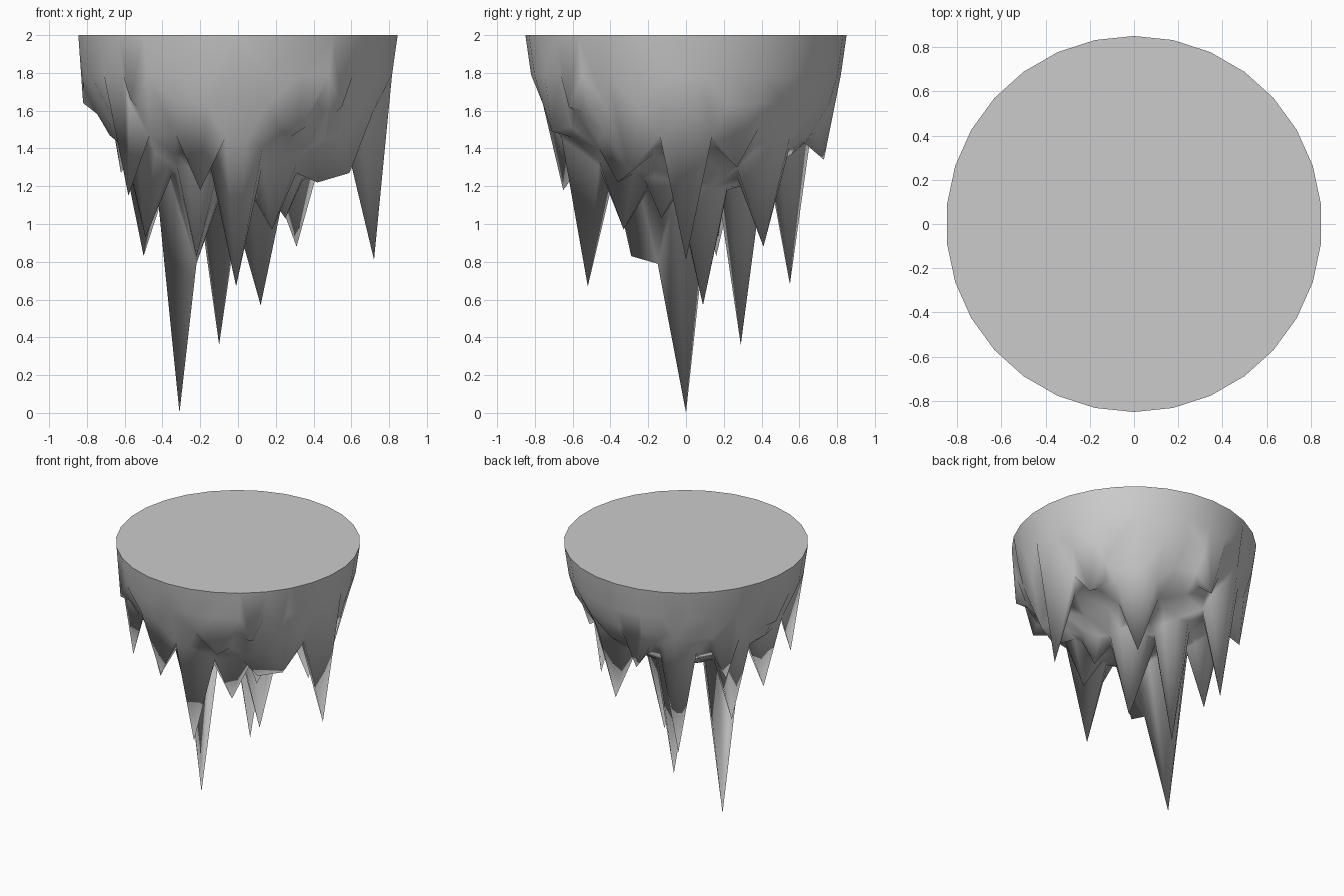
import bpy, bmesh, math
from mathutils import Vector
from mathutils.geometry import delaunay_2d_cdt

if "Cube" in bpy.data.objects:
    bpy.data.objects.remove(bpy.data.objects["Cube"])

R = 0.85

# Spike tips: x, y, z, root radius
tips = [
    (-.31, 0, .0, .14), (-.10, .29, .36, .13), (.12, .09, .57, .14),
    (-.01, -.52, .67, .15), (-.32, .55, .68, .13), (.72, 0, .81, .15),
    (-.22, -.15, .79, .14), (-.5, .16, .83, .13), (.31, .41, .88, .15),
    (-.49, -.24, .93, .13), (-.58, -.44, 1.15, .12), (-.2, -.65, 1.18, .14),
    (.18, -.33, .97, .14), (.59, -.3, 1.27, .14), (-.62, .4, 1.27, .11),
    (-.09, .73, 1.34, .11), (.32, -.71, 1.49, .11), (.55, -.62, 1.62, .08),
    (-.57, -.61, 1.66, .08), (-.82, .08, 1.64, .08), (.63, .27, 1.30, .12),
    (.42, -.36, 1.22, .11), (-.22, -.29, .83, .11), (.25, -.13, 1.03, .10),
]

# Underside bowl profile: radius, height
bowl = [(0, 1.12), (.3, 1.20), (.5, 1.32), (.68, 1.47), (.77, 1.62), (.82, 1.79), (R, 2)]


def bowl_z(r):
    for (r0, z0), (r1, z1) in zip(bowl, bowl[1:]):
        if r <= r1:
            return z0 + (z1 - z0) * (r - r0) / (r1 - r0)
    return 2.0


points = []


def add(x, y, z, gap):
    """Keep a point only if it is clear of the others."""
    if all(math.hypot(x - p.x, y - p.y) > gap for p in points):
        points.append(Vector((x, y, z)))


def ring(r, n, phase, gap):
    for i in range(n):
        a = phase + math.tau * i / n
        add(r * math.cos(a), r * math.sin(a), bowl_z(r), gap)


# Rim, spike tips, spike roots, then the bowl between them
ring(R, 30, math.pi / 2, 0)
for x, y, z, w in tips:
    points.append(Vector((x, y, z)))
for x, y, z, w in tips:
    for i in range(8):
        a = math.tau * (i + .5) / 8
        px, py = x + w * math.cos(a), y + w * math.sin(a)
        r = math.hypot(px, py)
        inside_other = any(math.hypot(px - t[0], py - t[1]) < t[3] * .7
                           for t in tips if t[:2] != (x, y))
        if r < .78 and not inside_other:
            add(px, py, bowl_z(r), .05)
ring(.82, 30, math.pi / 2, .015)
ring(.775, 30, math.pi / 2, .045)
for r, n in ((.68, 24), (.56, 20), (.44, 14), (.3, 10), (.15, 6)):
    for i in range(n):
        a = math.tau * i / n
        px, py = r * math.cos(a), r * math.sin(a)
        if all(math.hypot(px - t[0], py - t[1]) > t[3] for t in tips):
            add(px, py, bowl_z(r), .07)

# Skin the points into the spiked underside
flat = [p.to_2d() for p in points]
_, _, tris, origins, _, _ = delaunay_2d_cdt(flat, [], [], 0, 1e-6)
bm = bmesh.new()
verts = [bm.verts.new(points[o[0]]) for o in origins]
for t in tris:
    face = bm.faces.new([verts[i] for i in reversed(t)])
    face.smooth = True

# Drop slivers lying flat along the rim, then close with a flat cap
rim = sorted((v for v in verts if v.co.z > 1.999), key=lambda v: math.atan2(v.co.y, v.co.x))
bad = [f for f in bm.faces if all(v in rim for v in f.verts)]
bmesh.ops.delete(bm, geom=bad, context='FACES_ONLY')
cap = bm.faces.new(rim)
cap.smooth = False
for e in cap.edges:
    e.smooth = False
bmesh.ops.recalc_face_normals(bm, faces=bm.faces[:])

mesh = bpy.data.meshes.new("stalactite_rock")
bm.to_mesh(mesh)
bm.free()
rock = bpy.data.objects.new("stalactite_rock", mesh)
bpy.context.collection.objects.link(rock)
